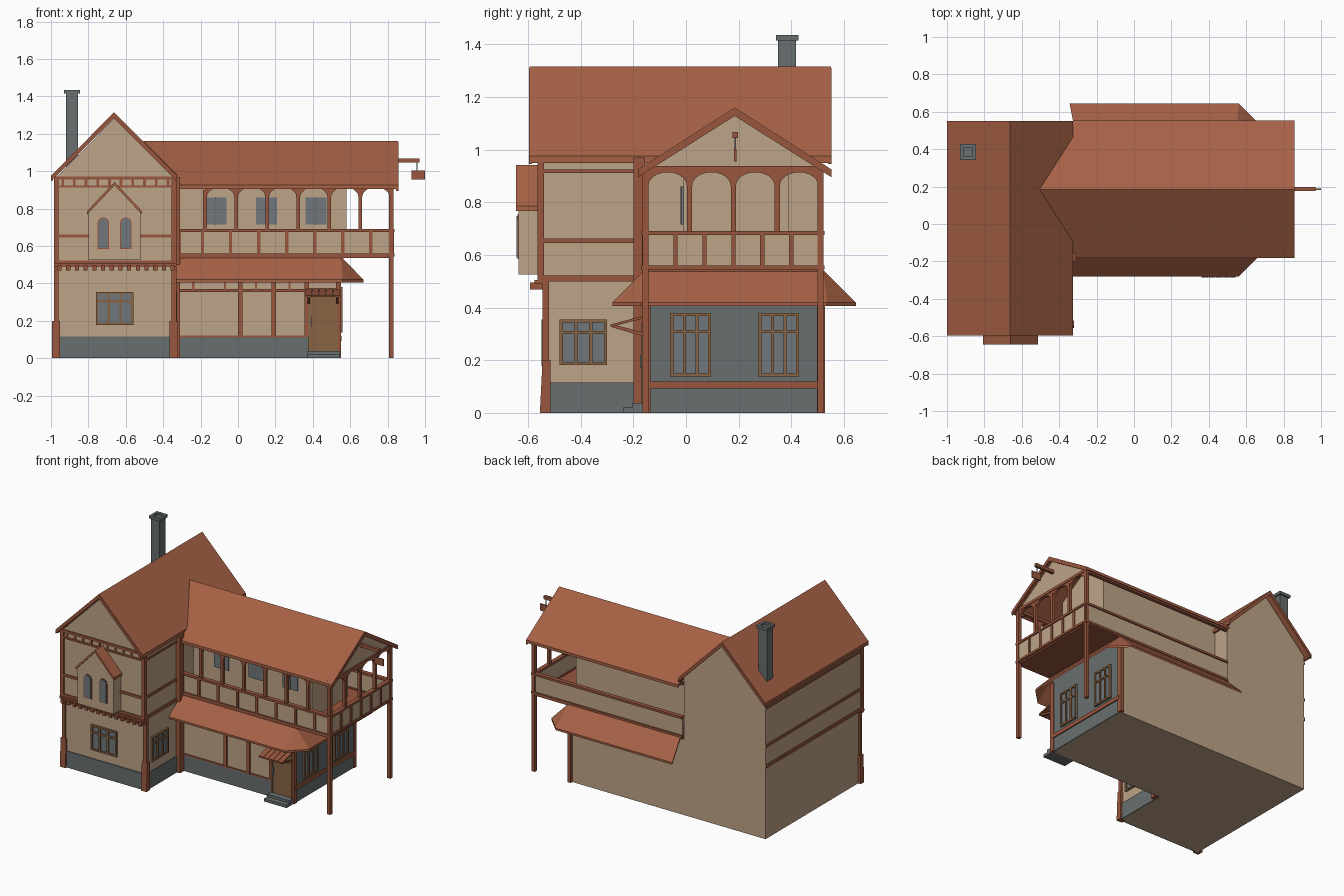
import bpy, bmesh, math
from mathutils import Vector

if "Cube" in bpy.data.objects:
    bpy.data.objects.remove(bpy.data.objects["Cube"])


def mat(name, rgb):
    m = bpy.data.materials.new(name)
    m.diffuse_color = [(c / 255 / 12.92 if c < 11 else ((c / 255 + .055) / 1.055) ** 2.4) for c in rgb] + [1]
    m.use_nodes = True
    m.node_tree.nodes["Principled BSDF"].inputs["Base Color"].default_value = m.diffuse_color
    return m


ROOF = mat("roof tile", (166, 97, 69))
TIMBER = mat("timber", (152, 86, 62))
PLASTER = mat("plaster", (190, 164, 136))
STONE = mat("stone", (104, 110, 111))
WOOD = mat("door wood", (137, 100, 67))
GLASS = mat("glass", (112, 119, 124))


def extrude(name, pts, vec, m):
    """Closed solid from a planar outline pushed along vec."""
    bm = bmesh.new()
    f = bm.faces.new([bm.verts.new(p) for p in pts])
    top = bmesh.ops.extrude_face_region(bm, geom=[f], use_keep_orig=True)["geom"]
    bmesh.ops.translate(bm, vec=vec, verts=[v for v in top if isinstance(v, bmesh.types.BMVert)])
    bmesh.ops.recalc_face_normals(bm, faces=bm.faces)
    me = bpy.data.meshes.new(name)
    bm.to_mesh(me)
    bm.free()
    me.materials.append(m)
    ob = bpy.data.objects.new(name, me)
    bpy.context.collection.objects.link(ob)
    return ob


def box(name, x0, x1, y0, y1, z0, z1, m):
    return extrude(name, [(x0, y0, z0), (x1, y0, z0), (x1, y1, z0), (x0, y1, z0)], (0, 0, z1 - z0), m)


def prism_y(name, xz, y0, y1, m):
    return extrude(name, [(x, y0, z) for x, z in xz], (0, y1 - y0, 0), m)


def prism_x(name, yz, x0, x1, m):
    return extrude(name, [(x0, y, z) for y, z in yz], (x1 - x0, 0, 0), m)


def panel(name, face, u0, u1, z0, z1, at, d, m):
    """Plate of depth d standing proud of a front or right wall."""
    if face == "front":
        return box(name, u0, u1, at - d, at, z0, z1, m)
    return box(name, at, at + d, u0, u1, z0, z1, m)


def window(name, face, u0, u1, z0, z1, at, cols, transom=.68, b=.012):
    panel(name + "_glass", face, u0, u1, z0, z1, at, .006, GLASS)
    for z in (z0, z1 - b, z0 + (z1 - z0) * transom):
        panel(name + "_rail", face, u0, u1, z, z + b, at, .014, WOOD)
    for i in range(cols + 1):
        u = u0 + (u1 - u0 - b) * i / cols
        panel(name + "_stile", face, u, u + b, z0, z1, at, .014, WOOD)


# --- left wing: body, jettied upper floor with gable
box("left_wing_ground", -.975, -.34, -.535, .51, 0, .5, PLASTER)
prism_y("left_wing_upper", [(-.975, .5), (-.34, .5), (-.34, .965), (-.6575, 1.285), (-.975, .965)], -.555, .51, PLASTER)
panel("left_base_front", "front", -.975, -.34, 0, .115, -.535, .006, STONE)
panel("left_base_side", "right", -.535, -.15, 0, .115, -.34, .006, STONE)

# left roof slopes and bargeboards
RX, RZ = -.6625, 1.315
for s in (-1, 1):
    ex, ez = RX + s * .3375, .975
    extrude("left_roof", [(RX, -.595, RZ), (ex, -.595, ez), (ex, .55, ez), (RX, .55, RZ)], (0, 0, -.022), ROOF)
    for y in (-.597, .54):
        prism_y("left_bargeboard", [(RX, RZ - .004), (ex, ez - .004), (ex, ez - .03), (RX, RZ - .032)], y, y + .012, TIMBER)
    box("left_eave_board", ex - .012 if s > 0 else ex, ex if s > 0 else ex + .012, -.59, .545, ez - .025, ez - .008, TIMBER)

# corner posts with flared feet
for x in (-.985, -.355):
    box("front_corner_post", x, x + .025, -.545, -.52, .1, .5, TIMBER)
    box("upper_corner_post", x, x + .025, -.565, -.54, .5, .97, TIMBER)
    prism_x("post_foot", [(-.555, 0), (-.515, 0), (-.515, .2), (-.545, .2)], x - .01, x + .033, TIMBER)
box("inner_corner_post", -.345, -.31, -.2, -.155, 0, .97, TIMBER)

# horizontal timbers around left wing
for z0, z1 in ((.5, .522), (.645, .662), (.912, .924), (.955, .972)):
    panel("front_band", "front", -.98, -.335, z0, z1, -.555, .008, TIMBER)
    if z0 != .955:
        panel("side_band", "right", -.56, -.16, z0, z1, -.34, .008, TIMBER)
        box("west_band", -.983, -.975, -.555, .51, z0, z1, TIMBER)
for i in range(10):
    panel("frieze_stud", "front", -.945 + i * .0625, -.93 + i * .0625, .92, .96, -.555, .007, TIMBER)
box("jetty_beam", -.985, -.33, -.575, -.53, .49, .505, TIMBER)
for i in range(14):
    x = -.965 + i * .0465
    box("jetty_bracket", x, x + .022, -.592, -.53, .468, .495, TIMBER)

# oriel bay with little gable roof and arched lights
prism_y("oriel", [(-.8, .525), (-.52, .525), (-.52, .78), (-.66, .925), (-.8, .78)], -.636, -.55, PLASTER)
for s in (-1, 1):
    extrude("oriel_roof", [(-.66, -.645, .942), (-.66 + s * .148, -.645, .785), (-.66 + s * .148, -.55, .785),
                           (-.66, -.55, .942)], (0, 0, -.018), ROOF)
for x in (-.72, -.6):
    for r, d, m in ((.031, .004, TIMBER), (.026, .008, GLASS)):
        arc = [(x + r * math.cos(a * math.pi / 8), .722 + r * math.sin(a * math.pi / 8)) for a in range(9)]
        prism_y("oriel_light", [(x - r, .616 - r), (x + r, .616 - r)] + arc, -.636 - d, -.636, m)

window("left_front_window", "front", -.76, -.56, .178, .355, -.535, 3)
window("left_side_window", "right", -.48, -.3, .182, .355, -.34, 3)

# chimney with hollow cap
box("chimney", -.92, -.855, .35, .417, 1.0, 1.42, STONE)
for a in (0, 1):
    box("chimney_cap", -.93 + a * .067, -.912 + a * .067, .342, .427, 1.415, 1.435, STONE)
    box("chimney_cap", -.912, -.863, .342 + a * .067, .36 + a * .067, 1.415, 1.435, STONE)

# --- right wing ground floor
box("right_wing_ground", -.345, .54, -.15, .51, 0, .54, PLASTER)
panel("right_base_front", "front", -.31, .54, 0, .115, -.15, .006, STONE)
panel("right_stone_wall", "right", -.15, .51, 0, .54, .54, .006, STONE)
panel("right_wall_beam", "right", -.15, .51, .093, .12, .546, .008, TIMBER)
for y in (-.06, .275):
    window("right_window", "right", y, y + .155, .138, .38, .546, 3)
for y in (-.165, .498):
    box("ground_corner_post", .525, .552, y, y + .03, 0, .5, TIMBER)
for x in (.0, .18, .355):
    panel("wall_stud", "front", x, x + .024, .115, .44, -.15, .012, TIMBER)
for x in (-.245, -.075, .09, .27):
    panel("short_stud", "front", x, x + .012, .37, .44, -.15, .008, TIMBER)
panel("wall_rail", "front", -.31, .54, .355, .371, -.15, .01, TIMBER)
panel("sill_rail", "front", -.31, .36, .112, .122, -.15, .008, TIMBER)

# door, steps and canopy
panel("door", "front", .375, .535, .035, .34, -.15, .014, WOOD)
for x in (.375, .523):
    panel("door_jamb", "front", x, x + .012, .035, .34, -.15, .02, WOOD)
panel("door_handle", "front", .387, .394, .17, .22, -.164, .01, STONE)
for i in range(2):
    box("door_step", .37, .545, -.24 + i * .035, -.15, 0, .02 + i * .018, STONE)
for i in range(5):
    x = .362 + i * .037
    extrude("canopy_plank", [(x, -.15, .372), (x + .034, -.15, .372), (x + .034, -.287, .336), (x, -.287, .336)],
            (0, 0, -.01), TIMBER)
for x in (.372, .523):
    prism_x("canopy_strut", [(-.15, .287), (-.28, .325), (-.28, .337), (-.15, .302)], x, x + .014, TIMBER)

# skirt roof on three sides with chamfered corners
for flip in (False, True):
    Y = (lambda y: .365 - y) if flip else (lambda y: y)
    extrude("skirt_slope", [(-.32, Y(-.155), .545), (.55, Y(-.155), .545), (.56, Y(-.28), .42), (-.345, Y(-.28), .42)],
            (0, 0, -.014), ROOF)
    extrude("skirt_corner", [(.55, Y(-.155), .545), (.67, Y(-.17), .42), (.56, Y(-.28), .42)], (0, 0, -.014), ROOF)
extrude("skirt_end", [(.55, -.155, .545), (.55, .52, .545), (.67, .535, .42), (.67, -.17, .42)], (0, 0, -.014), ROOF)

# --- upper gallery: floor, set-back room, parapet
box("gallery_floor", -.34, .825, -.165, .522, .535, .552, TIMBER)
prism_x("upper_room", [(-.01, .55), (.39, .55), (.39, 1.01), (.19, 1.135), (-.01, 1.01)], -.345, .58, PLASTER)
for x in (-.175, .095, .36):
    panel("room_window", "front", x, x + .113, .715, .86, -.01, .008, GLASS)
    panel("window_bar", "front", x + .053, x + .059, .715, .86, -.018, .003, STONE)
for y in (-.16, .505):
    box("parapet", -.335, .82, y, y + .012, .55, .685, PLASTER)
    for z in (.545, .676):
        box("parapet_rail", -.335, .832, y - .009, y + .021, z, z + .015, TIMBER)
    box("eave_beam", -.335, .83, y - .006, y + .018, .912, .932, TIMBER)
    box("long_post", .808, .832, y - .006, y + .018, 0, .925, TIMBER)
box("parapet_end", .815, .827, -.155, .515, .55, .685, PLASTER)
for z in (.545, .676):
    box("end_rail", .806, .836, -.17, .526, z, z + .015, TIMBER)
for x in [-.315] + [-.19 + .15 * i for i in range(7)]:
    box("parapet_stud", x - .009, x + .009, -.168, -.155, .55, .68, TIMBER)
for i in range(7):
    y = -.15 + i * .11
    box("end_stud", .82, .834, y - .008, y + .008, .55, .68, TIMBER)


def arch_profile(c, w):
    """Spandrel outline with an elliptical opening."""
    r = w / 2 - .01
    arc = [(c + r * math.cos(i * math.pi / 12), .862 + .052 * math.sin(i * math.pi / 12)) for i in range(13)]
    return [(c - w / 2, .862), (c - w / 2, .93), (c + w / 2, .93), (c + w / 2, .862)] + arc


# arcades on front and end
for i in range(6):
    x = -.176 + i * .166
    prism_y("front_arch", arch_profile(x + .083, .166), -.164, -.148, TIMBER)
    box("arcade_post", x - .01, x + .01, -.166, -.146, .685, .9, TIMBER)
for i in range(4):
    y = -.153 + i * .1665
    prism_x("end_arch", arch_profile(y + .083, .1665), .812, .828, TIMBER)
    if i:
        box("end_post", .81, .83, y - .01, y + .01, .685, .9, TIMBER)

# right roof: slopes run into the left roof along a valley
for s in (-1, 1):
    extrude("right_roof", [(.855, .185 + s * .3675, .925), (.855, .185, 1.16), (-.505, .185, 1.16),
                           (-.325, .185 + s * .282, .98), (-.325, .185 + s * .3675, .925)], (0, 0, -.02), ROOF)
    e = .185 + s * .3675
    prism_x("right_bargeboard", [(.185, 1.156), (e, .921), (e, .895), (.185, 1.128)], .845, .857, TIMBER)
prism_x("end_gable", [(-.15, .925), (.52, .925), (.185, 1.138)], .812, .825, PLASTER)
box("gable_tie_beam", .808, .832, -.165, .523, .918, .937, TIMBER)

# hanging sign
box("sign_beam", .82, .97, .177, .197, 1.045, 1.067, TIMBER)
box("sign_hanger", .955, .96, .185, .189, 1.0, 1.05, STONE)
box("sign_plate", .928, 1.0, .183, .191, .955, 1.003, TIMBER)
